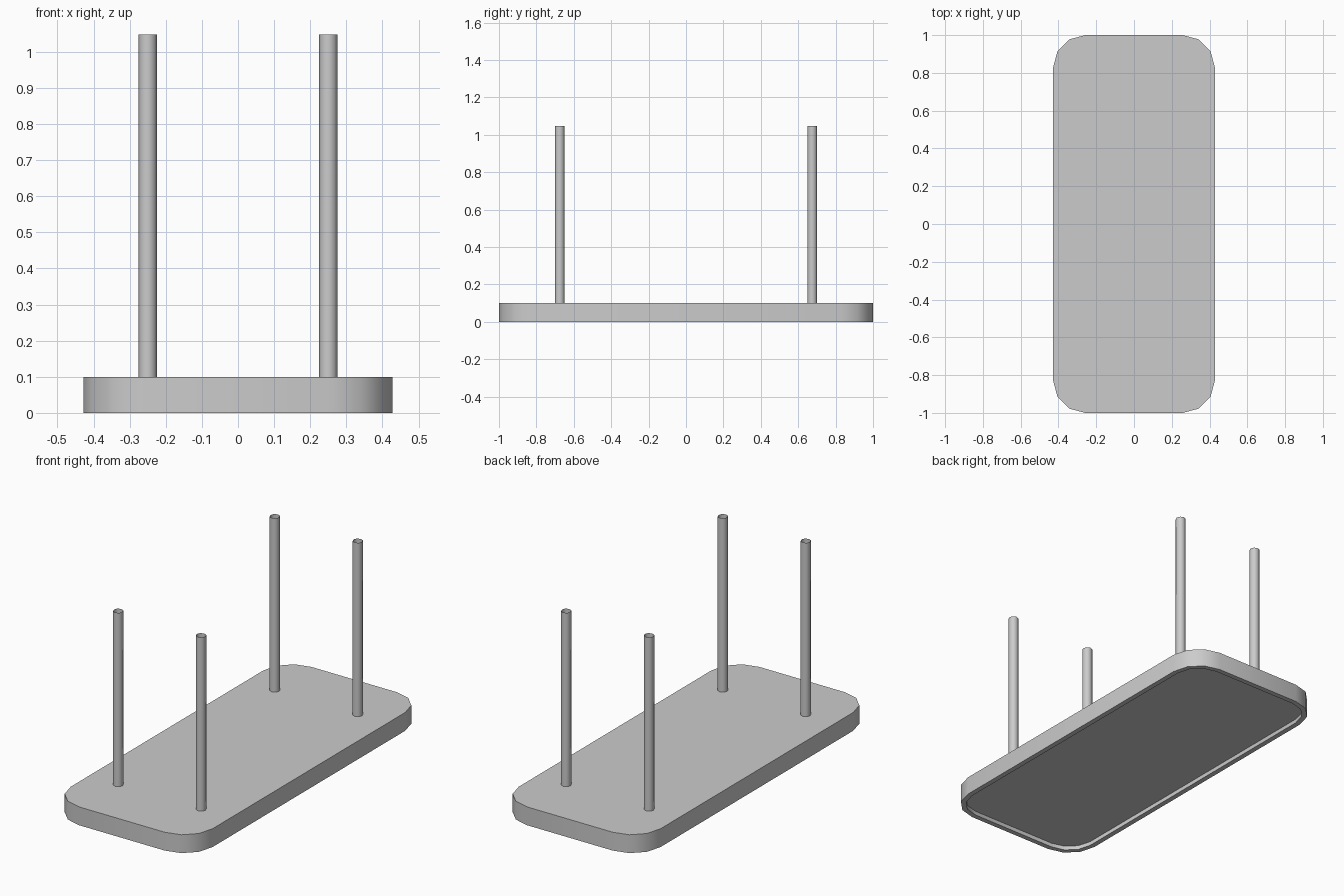
import bpy, bmesh, math

if "Cube" in bpy.data.objects:
    bpy.data.objects.remove(bpy.data.objects["Cube"])

HALF_W, HALF_L, THICK = 0.428, 1.0, 0.10
CORNER, RIM, RECESS = 0.17, 0.028, 0.022


def finish(name, bm, angle=40):
    mesh = bpy.data.meshes.new(name)
    bm.to_mesh(mesh)
    bm.free()
    obj = bpy.data.objects.new(name, mesh)
    bpy.context.collection.objects.link(obj)
    bpy.ops.object.select_all(action='DESELECT')
    obj.select_set(True)
    bpy.context.view_layer.objects.active = obj
    bpy.ops.object.shade_smooth_by_angle(angle=math.radians(angle))
    return obj


def rounded_loop(bm, inset, z, segments=3):
    # Rounded rectangle, counter-clockwise
    r = CORNER - inset
    cx, cy = HALF_W - CORNER, HALF_L - CORNER
    verts = []
    for q, (sx, sy) in enumerate([(1, 1), (-1, 1), (-1, -1), (1, -1)]):
        for i in range(segments + 1):
            a = math.pi / 2 * (q + i / segments)
            verts.append(bm.verts.new((sx * cx + r * math.cos(a), sy * cy + r * math.sin(a), z)))
    return verts


# Rounded slab with a shallow recess underneath
bm = bmesh.new()
loops = [rounded_loop(bm, inset, z) for inset, z in
         [(0, THICK), (0, 0), (RIM, 0), (RIM, RECESS)]]
bm.faces.new(loops[0])
for a, b in zip(loops, loops[1:]):
    for i in range(len(a)):
        j = (i + 1) % len(a)
        bm.faces.new((a[i], b[i], b[j], a[j]))
bm.faces.new(loops[-1][::-1])
bmesh.ops.recalc_face_normals(bm, faces=bm.faces)
finish("base_slab", bm)

# Four thin open-ended posts
POST_R, POST_TOP = 0.026, 1.048
for sx, side in ((-1, "left"), (1, "right")):
    for sy, end in ((-1, "front"), (1, "back")):
        bm = bmesh.new()
        bmesh.ops.create_cone(bm, cap_ends=False, segments=8, radius1=POST_R,
                              radius2=POST_R, depth=POST_TOP - THICK)
        post = finish(f"{end}_{side}_post", bm, 50)
        post.location = (sx * 0.25, sy * 0.675, (POST_TOP + THICK) / 2)
